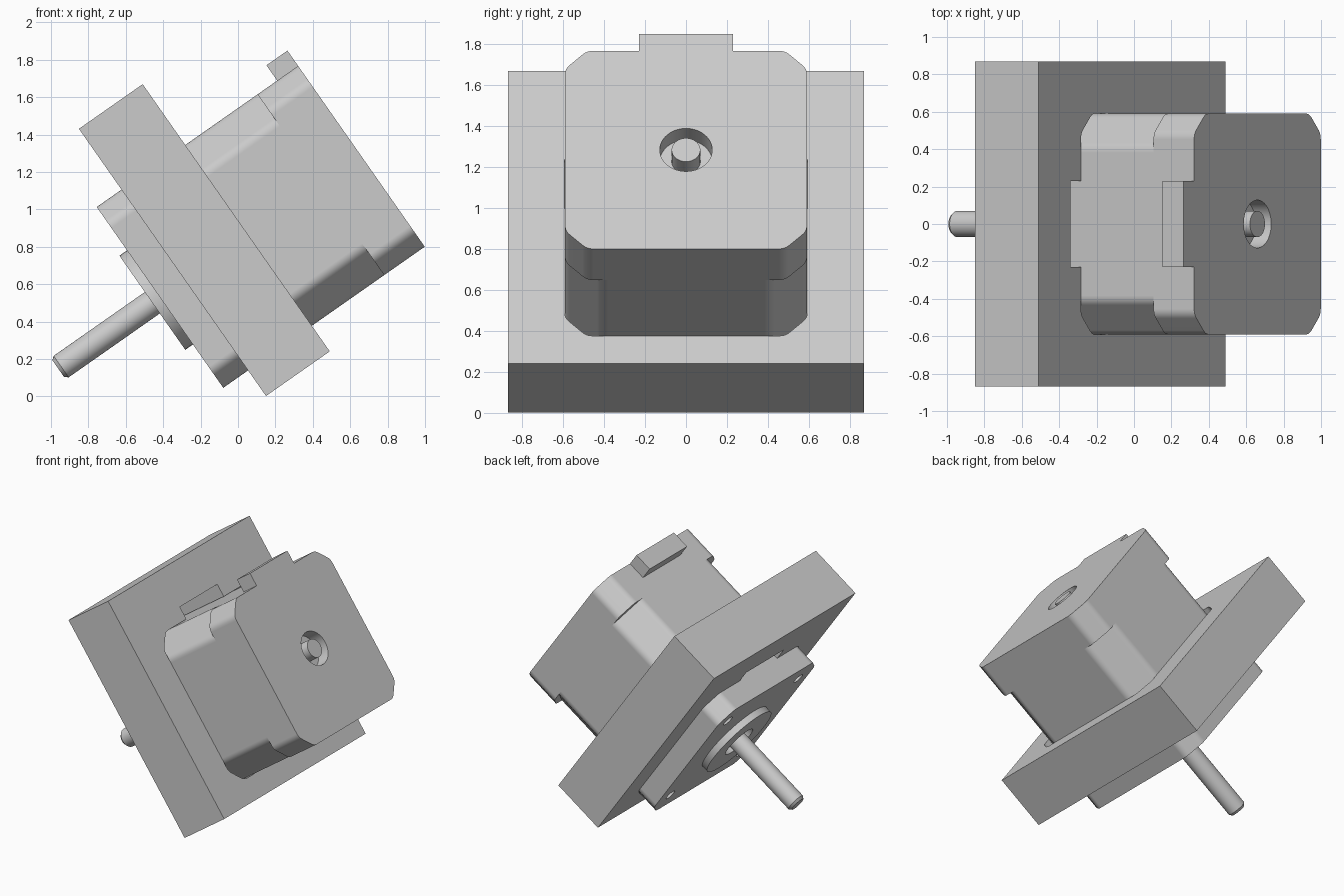
import bpy
import bmesh
import math
from mathutils import Matrix, Vector

if "Cube" in bpy.data.objects:
    bpy.data.objects.remove(bpy.data.objects["Cube"], do_unlink=True)

# Local frame: z runs along the motor axis, then everything is tilted together
TILT = Matrix.Translation((-0.18, 0, 0.836)) @ Matrix.Rotation(math.radians(55), 4, "Y")
AXIS_X = 0.115      # motor axis offset from the plate centre
HALF = 0.59         # half width of the motor
FRONT, FLANGE_END, CAP_START, BACK = -0.37, -0.105, 0.68, 0.945

grey = bpy.data.materials.new("plain grey")
grey.use_nodes = True
grey.diffuse_color = (0.6, 0.6, 0.6, 1)
grey.node_tree.nodes["Principled BSDF"].inputs["Base Color"].default_value = (0.6, 0.6, 0.6, 1)
parts = []


def finish(name, bm, keep=True):
    bmesh.ops.recalc_face_normals(bm, faces=bm.faces)
    mesh = bpy.data.meshes.new(name)
    bm.to_mesh(mesh)
    bm.free()
    mesh.materials.append(grey)
    obj = bpy.data.objects.new(name, mesh)
    bpy.context.collection.objects.link(obj)
    if keep:
        parts.append(obj)
    return obj


def prism(name, outline, z0, z1, keep=True):
    bm = bmesh.new()
    base = bm.faces.new([bm.verts.new((p[0], p[1], z0)) for p in outline])
    top = bmesh.ops.extrude_face_region(bm, geom=[base])["geom"]
    verts = [v for v in top if isinstance(v, bmesh.types.BMVert)]
    bmesh.ops.translate(bm, verts=verts, vec=(0, 0, z1 - z0))
    return finish(name, bm, keep)


def rectangle(x0, x1, y0, y1):
    return [(x0, y0), (x1, y0), (x1, y1), (x0, y1)]


def chamfered_square(half, cut, blend, steps=6):
    """Square about the motor axis with chamfers whose edges are softly blended."""
    e, c = half, half - cut
    ring = [(e, -c), (e, c), (c, e), (-c, e), (-e, c), (-e, -c), (-c, -e), (c, -e)]
    ring = [Vector(p) for p in ring]
    points = []
    for i, p in enumerate(ring):
        a = p + (ring[i - 1] - p).normalized() * blend
        b = p + (ring[(i + 1) % len(ring)] - p).normalized() * blend
        for k in range(steps + 1):
            t = k / steps
            q = a * (1 - t) ** 2 + p * 2 * t * (1 - t) + b * t ** 2
            points.append((q.x + AXIS_X, q.y))
    return points


def circle(x, y, r, n=48):
    return [(x + r * math.cos(i * math.tau / n), y + r * math.sin(i * math.tau / n))
            for i in range(n)]


def lathe(name, profile, n=48):
    bm = bmesh.new()
    verts = [bm.verts.new((AXIS_X + r, 0, z)) for r, z in profile]
    edges = [bm.edges.new(pair) for pair in zip(verts, verts[1:])]
    bmesh.ops.spin(bm, geom=verts + edges, cent=(AXIS_X, 0, 0), axis=(0, 0, 1),
                   angle=math.tau, steps=n)
    bmesh.ops.remove_doubles(bm, verts=bm.verts, dist=0.0005)
    return finish(name, bm)


def cut(obj, outline, z0, z1):
    cutter = prism("cutter", outline, z0, z1, keep=False)
    cutter.hide_render = True
    mod = obj.modifiers.new("cut", "BOOLEAN")
    mod.operation, mod.solver, mod.object = "DIFFERENCE", "EXACT", cutter
    bpy.context.view_layer.objects.active = obj
    bpy.ops.object.modifier_apply(modifier=mod.name)
    bpy.data.objects.remove(cutter, do_unlink=True)


# Square mounting plate with a motor opening and a connector notch
plate = prism("mounting_plate", rectangle(-0.872, 0.872, -0.87, 0.87), -0.208, 0.208)
cut(plate, chamfered_square(HALF + 0.002, 0.107, 0.03), -0.4, 0.4)
cut(plate, rectangle(-0.575, -0.3, -0.23, 0.23), -0.4, 0.4)

# Motor: front flange, narrower-cornered body, rear cap
flange = prism("front_flange", chamfered_square(HALF, 0.107, 0.03), FRONT, FLANGE_END)
prism("motor_body", chamfered_square(HALF, 0.178, 0.03), FLANGE_END, CAP_START)
cap = prism("rear_cap", chamfered_square(HALF, 0.107, 0.03), CAP_START, BACK)

# Screw holes and bearing recesses
for sx in (-1, 1):
    for sy in (-1, 1):
        cut(flange, circle(AXIS_X + sx * 0.432, sy * 0.432, 0.042, 24), FRONT - 0.1, FRONT + 0.125)
cut(flange, circle(AXIS_X, 0, 0.13), FRONT - 0.1, FRONT + 0.05)
cut(cap, circle(AXIS_X, 0, 0.128), BACK - 0.1, BACK + 0.1)

# Connector block on the rear cap
prism("connector", rectangle(-0.575, -0.47, -0.23, 0.23), 0.808, BACK)

# Raised pilot ring and through shaft
lathe("pilot_ring", [(0.13, FRONT), (0.13, -0.42), (0.307, -0.42), (0.307, FRONT), (0.13, FRONT)])
lathe("shaft", [(0, -1.034), (0.055, -1.034), (0.07, -1.015), (0.07, BACK), (0, BACK)])

# Shade and tilt the assembly
bpy.ops.object.select_all(action="DESELECT")
for obj in parts:
    obj.matrix_world = TILT
    obj.select_set(True)
bpy.context.view_layer.objects.active = plate
bpy.ops.object.shade_smooth_by_angle(angle=math.radians(30))
for obj in parts:
    mod = obj.modifiers.new("even_shading", "WEIGHTED_NORMAL")
    mod.keep_sharp = True
